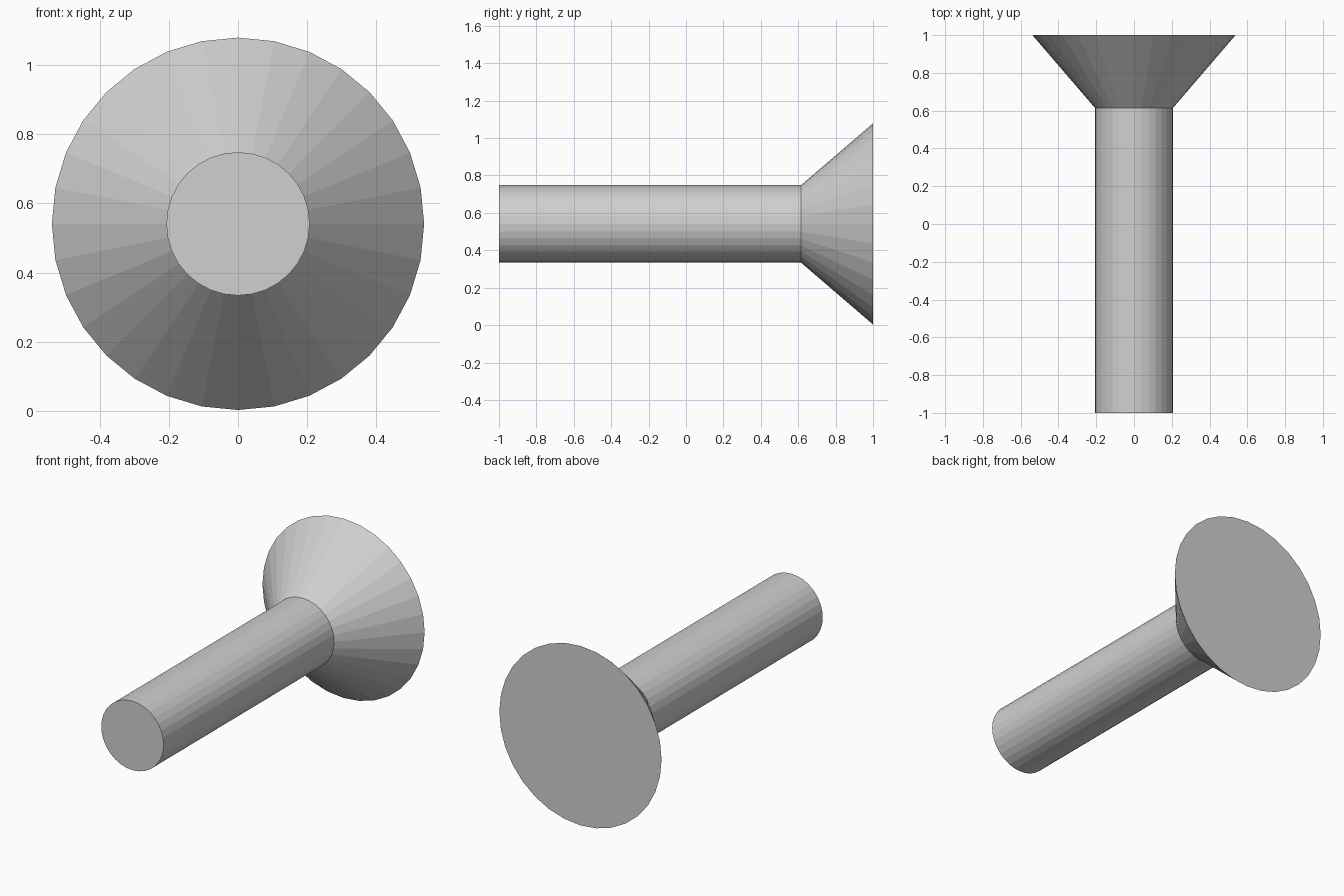
import bpy, bmesh, math
from mathutils import Matrix

if "Cube" in bpy.data.objects:
    bpy.data.objects.remove(bpy.data.objects["Cube"])

SIDES = 32
AXIS_Z = 0.541
SHAFT_R, HEAD_R = 0.207, 0.538
Y_TIP, Y_NECK, Y_HEAD = -1.0, 0.615, 1.0

grey = bpy.data.materials.new("light grey")
grey.diffuse_color = (0.63, 0.63, 0.63, 1)
grey.use_nodes = True
grey.node_tree.nodes["Principled BSDF"].inputs["Base Color"].default_value = grey.diffuse_color


def turned_part(name, y0, r0, y1, r1, open_y):
    """Faceted cone or cylinder along y, left open where it meets its neighbour."""
    bm = bmesh.new()
    bmesh.ops.create_cone(bm, cap_ends=True, segments=SIDES,
                          radius1=r0, radius2=r1, depth=y1 - y0)
    # Lay the part down so its local z runs along +y
    bm.transform(Matrix.Translation((0, (y0 + y1) / 2, AXIS_Z))
                 @ Matrix.Rotation(-math.pi / 2, 4, 'X'))
    hidden = [f for f in bm.faces
              if len(f.verts) == SIDES and abs(f.calc_center_median().y - open_y) < 1e-4]
    bmesh.ops.delete(bm, geom=hidden, context='FACES_ONLY')
    mesh = bpy.data.meshes.new(name)
    bm.to_mesh(mesh)
    bm.free()
    mesh.materials.append(grey)
    obj = bpy.data.objects.new(name, mesh)
    bpy.context.collection.objects.link(obj)
    return obj


# Straight shaft
turned_part("shaft", Y_TIP, SHAFT_R, Y_NECK, SHAFT_R, Y_NECK)
# Flared countersunk head with flat back
turned_part("flared_head", Y_NECK, SHAFT_R, Y_HEAD, HEAD_R, Y_NECK)
